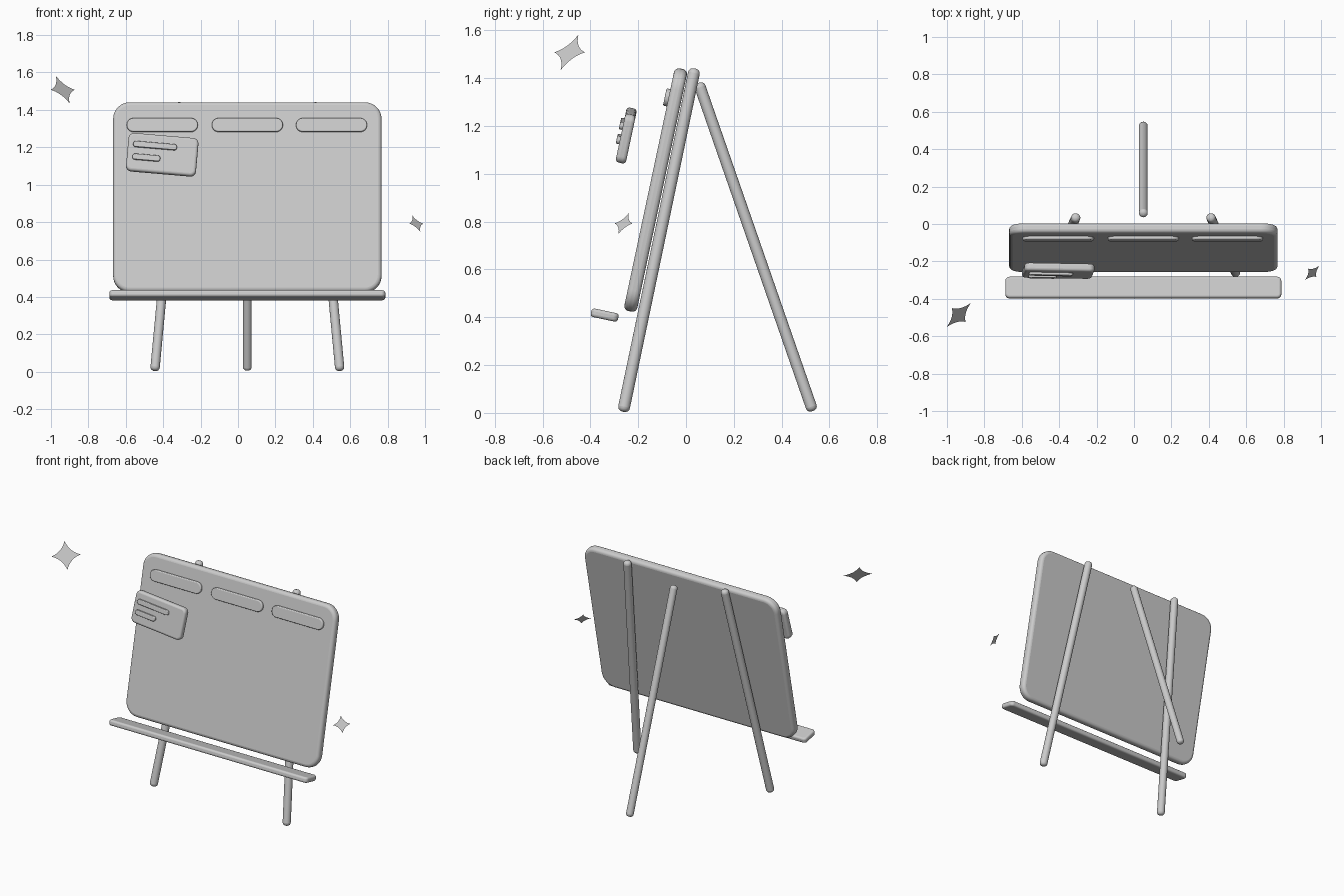
import bpy, bmesh, math
from mathutils import Matrix, Vector

if "Cube" in bpy.data.objects:
    bpy.data.objects.remove(bpy.data.objects["Cube"])

TILT = math.radians(-12)   # the panel leans back
CX = 0.05                  # centre line of the easel

grey = bpy.data.materials.new("light grey")
grey.diffuse_color = (0.6, 0.6, 0.6, 1)
grey.use_nodes = True
grey.node_tree.nodes["Principled BSDF"].inputs["Base Color"].default_value = grey.diffuse_color


def finish(name, bm, matrix, bevel=0.0, smooth=True):
    mesh = bpy.data.meshes.new(name)
    bm.to_mesh(mesh)
    bm.free()
    mesh.materials.append(grey)
    ob = bpy.data.objects.new(name, mesh)
    bpy.context.collection.objects.link(ob)
    ob.matrix_world = matrix
    if bevel:
        mod = ob.modifiers.new("soft edges", 'BEVEL')
        mod.width, mod.segments = bevel, 4
        mod.limit_method, mod.angle_limit = 'ANGLE', math.radians(40)
    if smooth:
        bpy.ops.object.select_all(action='DESELECT')
        ob.select_set(True)
        bpy.context.view_layer.objects.active = ob
        bpy.ops.object.shade_smooth_by_angle(angle=math.radians(40))
    return ob


def plate(name, w, h, t, radius, bevel, loc, roll=0.0, lying=False):
    """Rounded rectangle slab, upright facing -y (or lying flat), leaned by TILT."""
    bm = bmesh.new()
    verts = []
    for i, (sx, sz) in enumerate([(1, 1), (-1, 1), (-1, -1), (1, -1)]):
        for k in range(9):
            a = math.pi / 2 * (i + k / 8)
            verts.append(bm.verts.new((sx * (w / 2 - radius) + radius * math.cos(a),
                                       sz * (h / 2 - radius) + radius * math.sin(a), -t / 2)))
    bmesh.ops.remove_doubles(bm, verts=verts, dist=1e-5)
    face = bm.faces.new(list(bm.verts))
    top = bmesh.ops.extrude_face_region(bm, geom=[face])["geom"]
    bmesh.ops.translate(bm, vec=(0, 0, t),
                        verts=[g for g in top if isinstance(g, bmesh.types.BMVert)])
    bmesh.ops.recalc_face_normals(bm, faces=bm.faces)
    stand = 0 if lying else math.pi / 2
    m = (Matrix.Translation(loc) @ Matrix.Rotation(TILT, 4, 'X')
         @ Matrix.Rotation(roll, 4, 'Y') @ Matrix.Rotation(stand, 4, 'X'))
    return finish(name, bm, m, bevel)


def rod(name, a, b, r):
    """Round leg with softened ends."""
    a, b = Vector(a), Vector(b)
    bm = bmesh.new()
    bmesh.ops.create_cone(bm, cap_ends=True, segments=24, radius1=r, radius2=r,
                          depth=(b - a).length)
    m = Matrix.Translation((a + b) / 2) @ (b - a).to_track_quat('Z', 'Y').to_matrix().to_4x4()
    return finish(name, bm, m, r * 0.8)


def sparkle(name, loc, size):
    """Flat four-pointed star with concave sides, turned to the front right and up."""
    u = Vector((1, 1, 0)).normalized()
    v = Vector((-1, 1, 2)).normalized()
    bm = bmesh.new()
    ring = []
    for i in range(4):
        a0, a1 = math.pi / 2 * i, math.pi / 2 * (i + 1)
        p0 = Vector((math.cos(a0), math.sin(a0)))
        p1 = Vector((math.cos(a1), math.sin(a1)))
        mid = (p0 + p1) * 0.24
        for k in range(8):
            t = k / 8
            p = (p0 * (1 - t) ** 2 + mid * 2 * t * (1 - t) + p1 * t * t) * size
            ring.append(bm.verts.new(u * p.x + v * p.y))
    centre = bm.verts.new((0, 0, 0))
    for i in range(32):
        bm.faces.new((centre, ring[i], ring[(i + 1) % 32]))
    return finish(name, bm, Matrix.Translation(loc), smooth=False)


# Main panel and ledge
plate("board", 1.435, 1.037, 0.055, 0.09, 0.02, (CX, -0.127, 0.932))
plate("ledge", 1.475, 0.116, 0.036, 0.022, 0.012, (CX, -0.34, 0.409), lying=True)

# Header tabs along the top of the board
for i, x in enumerate((-0.405, CX, 0.50)):
    plate(f"header_tab_{i + 1}", 0.38, 0.074, 0.022, 0.0365, 0.006, (x, -0.078, 1.319))

# Floating note card with two raised text bars
card_at = Vector((-0.405, -0.25, 1.16))
roll = math.radians(5)
plate("note_card", 0.375, 0.208, 0.044, 0.03, 0.014, card_at, roll)
turn = Matrix.Rotation(TILT, 4, 'X') @ Matrix.Rotation(roll, 4, 'Y')
for i, (x, z, w) in enumerate([(-0.042, 0.041, 0.235), (-0.083, -0.028, 0.15)]):
    plate(f"note_bar_{i + 1}", w, 0.032, 0.02, 0.0155, 0.005,
          card_at + turn @ Vector((x, -0.026, z)), roll)

# Easel legs
for side, s in (("left", -1), ("right", 1)):
    rod(f"front_leg_{side}", (CX + s * 0.495, -0.263, 0.005),
        (CX + s * 0.36, 0.037, 1.44), 0.025)
rod("rear_leg", (CX, 0.53, 0.008), (CX, 0.053, 1.38), 0.0235)

# Sparkles beside the board
sparkle("sparkle_left", (-0.937, -0.487, 1.508), 0.091)
sparkle("sparkle_right", (0.953, -0.261, 0.792), 0.054)
